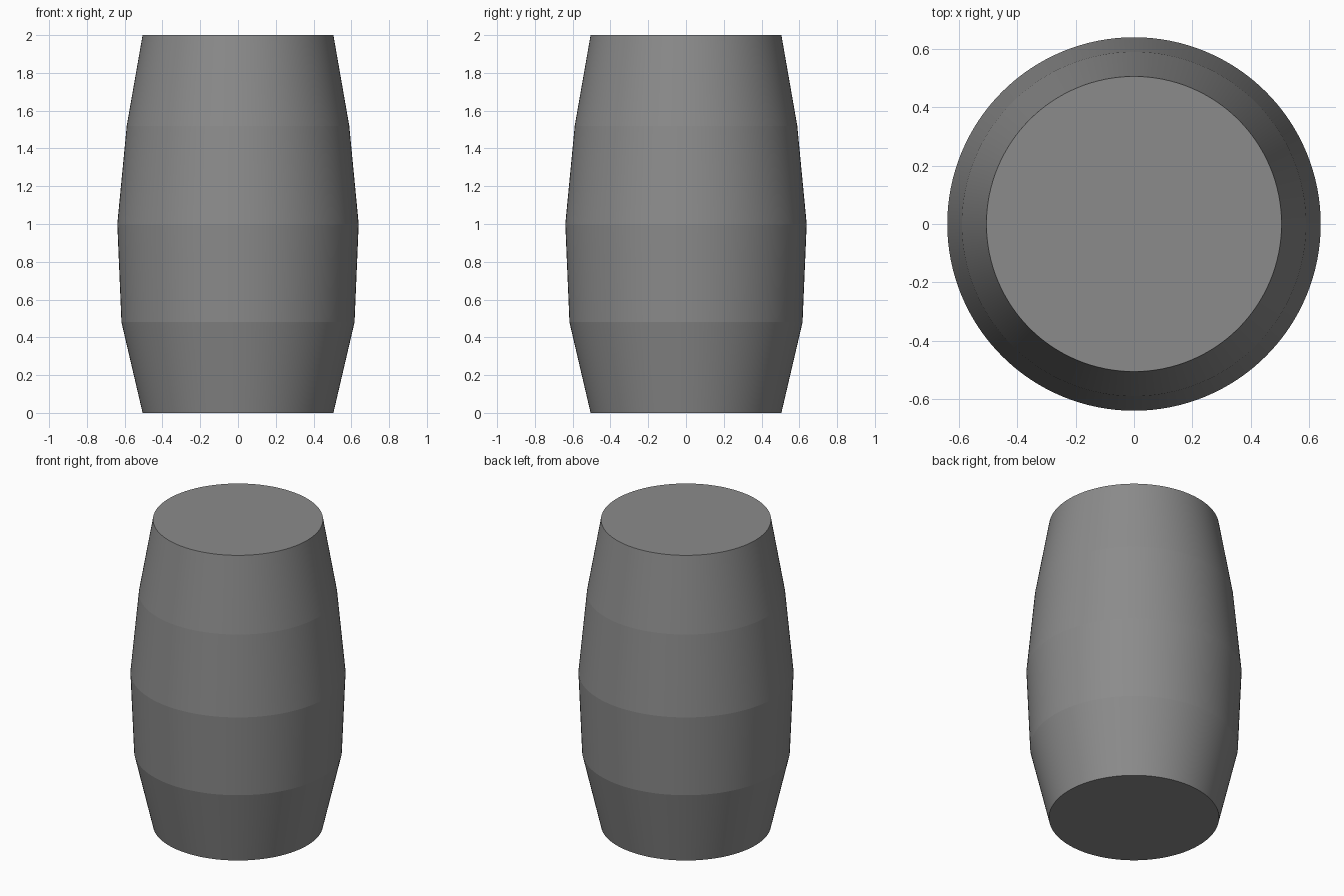
import bpy, bmesh
from math import cos, sin, tau

if "Cube" in bpy.data.objects:
    bpy.data.objects.remove(bpy.data.objects["Cube"])

SIDES = 128
# (radius, height) of each ring, bottom to top
PROFILE = [(0.505, 0), (0.617, 0.48), (0.639, 1.0), (0.589, 1.52), (0.505, 2.0)]

bm = bmesh.new()
rings = [[bm.verts.new((r * cos(tau * i / SIDES), r * sin(tau * i / SIDES), z))
          for i in range(SIDES)] for r, z in PROFILE]

# Tapered bands, smooth around the barrel
for low, high in zip(rings, rings[1:]):
    for i in range(SIDES):
        j = (i + 1) % SIDES
        bm.faces.new((low[i], low[j], high[j], high[i])).smooth = True

# Flat ends
bm.faces.new(rings[0][::-1])
bm.faces.new(rings[-1])

# Crisp creases between the bands
for edge in bm.edges:
    a, b = edge.verts
    if abs(a.co.z - b.co.z) < 1e-5:
        edge.smooth = False

mesh = bpy.data.meshes.new("barrel_body")
bm.to_mesh(mesh)
bm.free()

# Dark grey surface
dark_grey = bpy.data.materials.new("dark_grey")
dark_grey.diffuse_color = (0.26, 0.26, 0.26, 1)
dark_grey.use_nodes = True
dark_grey.node_tree.nodes["Principled BSDF"].inputs["Base Color"].default_value = dark_grey.diffuse_color
mesh.materials.append(dark_grey)
bpy.context.collection.objects.link(bpy.data.objects.new("barrel_body", mesh))
